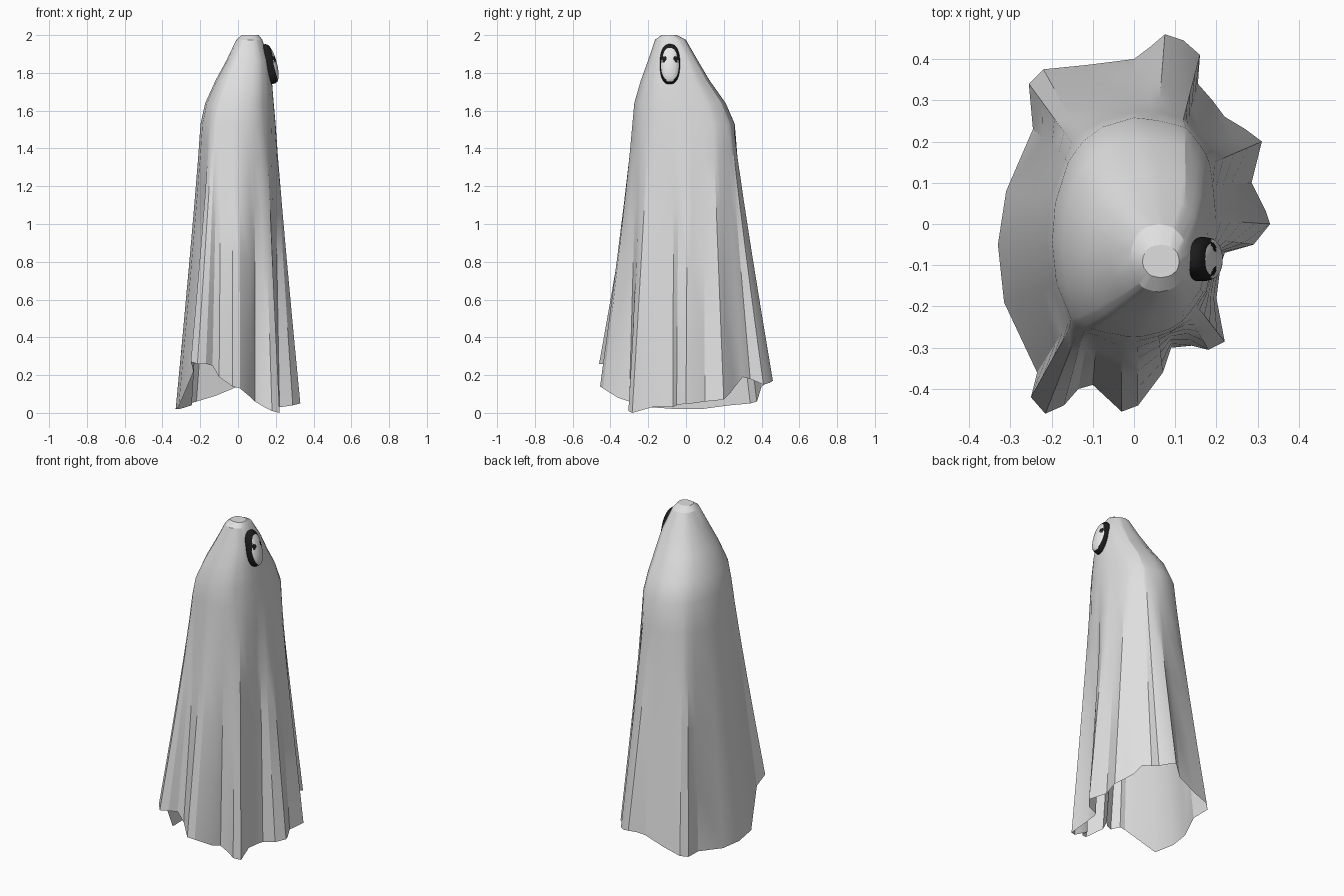
import bpy, bmesh, math
from mathutils import Vector

if "Cube" in bpy.data.objects:
    bpy.data.objects.remove(bpy.data.objects["Cube"])


def material(name, c):
    m = bpy.data.materials.new(name)
    m.diffuse_color = (*c, 1)
    m.use_nodes = True
    m.node_tree.nodes["Principled BSDF"].inputs["Base Color"].default_value = m.diffuse_color
    return m


WHITE = material("pale_cloth", (0.74, 0.74, 0.74))
FACE = material("mask_white", (0.8, 0.8, 0.8))
BLACK = material("mask_black", (0.012, 0.012, 0.012))


def finish(bm, name, mats, angle):
    me = bpy.data.meshes.new(name)
    bmesh.ops.recalc_face_normals(bm, faces=bm.faces)
    bm.to_mesh(me)
    bm.free()
    ob = bpy.data.objects.new(name, me)
    bpy.context.collection.objects.link(ob)
    for m in mats:
        me.materials.append(m)
    bpy.ops.object.select_all(action='DESELECT')
    ob.select_set(True)
    bpy.context.view_layer.objects.active = ob
    bpy.ops.object.shade_smooth_by_angle(angle=math.radians(angle))
    return ob


def bridge(bm, a, b):
    n = len(a)
    return [bm.faces.new((a[i], a[(i + 1) % n], b[(i + 1) % n], b[i])) for i in range(n)]


# Pleated hem outline (x, y, z), counter-clockwise
HEM = [(.33, 0, .05), (.32, .03, .05), (.285, .10, .06), (.31, .20, .07), (.27, .23, .10),
       (.22, .26, .14), (.19, .30, .19), (.155, .34, .18), (.16, .41, .15), (.12, .445, .16),
       (.075, .46, .17), (.04, .43, .16), (0, .40, .14), (-.12, .385, .09), (-.22, .375, .06),
       (-.255, .34, .05), (-.245, .23, .04), (-.31, .08, .02), (-.33, -.05, .02),
       (-.315, -.19, .03), (-.235, -.36, .22), (-.25, -.42, .27), (-.215, -.46, .26),
       (-.17, -.44, .26), (-.135, -.40, .25), (-.10, -.39, .19), (-.03, -.455, .14),
       (.01, -.44, .13), (.07, -.36, .08), (.09, -.30, .06), (.14, -.295, .03),
       (.18, -.305, .01), (.22, -.285, 0), (.20, -.18, .03), (.21, -.10, .03),
       (.22, -.07, .03), (.29, -.05, .04)]

# Head and shoulder rings: z, x range, y range, from the crown down
RINGS = [(2.0, .02, .11, -.13, -.05), (1.975, -.01, .13, -.165, 0), (1.87, -.06, .162, -.20, .06),
         (1.76, -.12, .18, -.24, .125), (1.64, -.175, .19, -.275, .21), (1.53, -.20, .20, -.285, .258)]

ANGLES = [math.atan2((y + .02) / .45, x / .33) for x, y, z in HEM]


def ring_corner(a, ring):
    z, x0, x1, y0, y1 = ring
    c, s = math.cos(a), math.sin(a)
    # two opposite corners are squarer, the back left one is rounder
    n = 3 if c * s > 0 else (2.1 if c < 0 else 2.3)
    if z > 1.9:
        n = 2.2
    return Vector(((x0 + x1) / 2 + (x1 - x0) / 2 * math.copysign(abs(c) ** (2 / n), c),
                   (y0 + y1) / 2 + (y1 - y0) / 2 * math.copysign(abs(s) ** (2 / n), s), z))


def ring_point(a, ring, sides=12):
    k = a / math.tau * sides
    i = math.floor(k)
    p, q = (ring_corner(j * math.tau / sides, ring) for j in (i, i + 1))
    return p.lerp(q, k - i).lerp(ring_corner(a, ring), .4)


def drape(a, h, t):
    top = ring_point(a, RINGS[-1])
    p = top.lerp(Vector(h), t ** 1.1)
    p.z = top.z + (h[2] - top.z) * t
    return p


# Hooded cloak: faceted head and shoulders, pleats falling to the open hem
bm = bmesh.new()
loops = [[bm.verts.new(ring_point(a, r)) for a in ANGLES] for r in RINGS]
for t in (.12, .3, .5, .75, 1):
    loops.append([bm.verts.new(drape(a, h, t)) for a, h in zip(ANGLES, HEM)])
bm.faces.new(loops[0])
for a, b in zip(loops, loops[1:]):
    bridge(bm, a, b)
finish(bm, "cloak", [WHITE], 24)

# Mask: domed oval leaning back on the head, looking along +x
CENTRE = Vector((.168, -.085, 1.848))
UP = Vector((-.26, 0, .966))
OUT = Vector((.966, 0, .26))
SEG, STEPS = 56, 20


def mask_point(a, t, w):
    p = 2 / 2.4
    c, s = math.cos(a), math.sin(a)
    u = .053 * t * math.copysign(abs(c) ** p, c)
    v = .107 * t * math.copysign(abs(s) ** p, s)
    return CENTRE + Vector((0, u, 0)) + UP * v + OUT * w


bm = bmesh.new()
prof = [(k / STEPS, .004 + .034 * math.sqrt(1 - (k / STEPS) ** 2)) for k in range(1, STEPS + 1)]
prof.append((1, -.02))
loops = [[bm.verts.new(mask_point(math.tau * i / SEG, t, w)) for i in range(SEG)] for t, w in prof]
tip = bm.verts.new(mask_point(0, 0, .038))
for i in range(SEG):
    bm.faces.new((tip, loops[0][i], loops[0][(i + 1) % SEG]))
for a, b in zip(loops, loops[1:]):
    bridge(bm, a, b)
bm.faces.new(loops[-1])
# Black rim, thicker at the top, and two eye holes
for f in bm.faces:
    d = f.calc_center_median() - CENTRE
    u, v, w = d.y, d.dot(UP), d.dot(OUT)
    half = .047 - .08 * max(v, 0)
    rim = w < .005 or (u / half) ** 2 + ((v + .010) / .093) ** 2 > 1
    eye = ((abs(u) - .031) / .013) ** 2 + ((v - .018) / .015) ** 2 < 1
    f.material_index = 1 if rim or eye else 0
finish(bm, "mask", [FACE, BLACK], 40)
